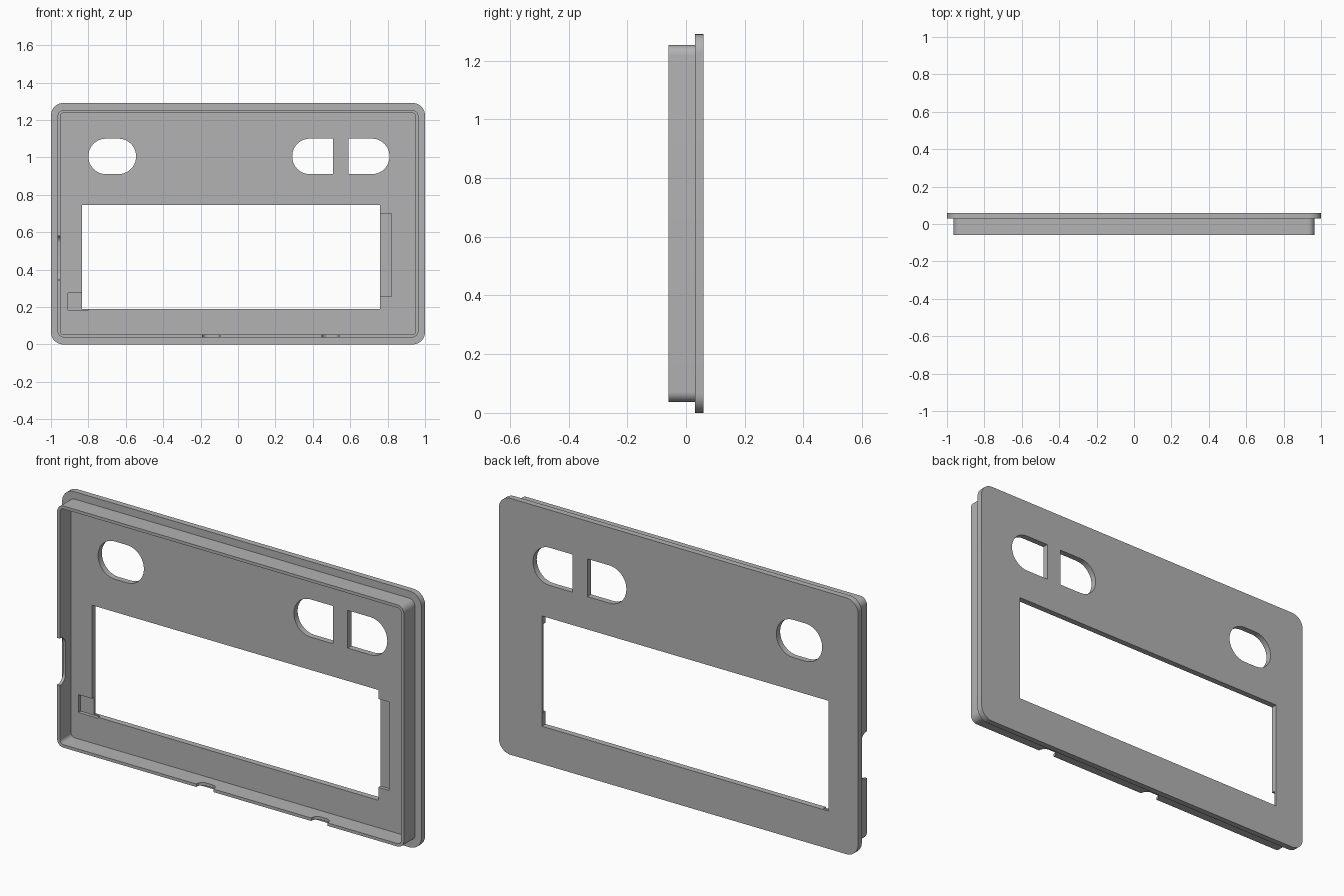
import bpy
import bmesh
from math import sin, cos, pi

cube = bpy.data.objects.get("Cube")
if cube:
    bpy.data.objects.remove(cube, do_unlink=True)

grey = bpy.data.materials.new("plain grey")
grey.use_nodes = True
tone = (0.45, 0.45, 0.45, 1)
grey.diffuse_color = tone
grey.node_tree.nodes["Principled BSDF"].inputs["Base Color"].default_value = tone

PLATE_FRONT, PLATE_BACK, RIM_FRONT = 0.03, 0.06, -0.06


def rounded(x0, x1, z0, z1, radii=(0, 0, 0, 0), steps=10):
    """Rectangle outline with one radius per corner, from the lower left, anticlockwise."""
    pts = []
    corners = [(x0, z0, 1, 1), (x1, z0, -1, 1), (x1, z1, -1, -1), (x0, z1, 1, -1)]
    for i, ((x, z, sx, sz), r) in enumerate(zip(corners, radii)):
        if r == 0:
            pts.append((x, z))
            continue
        for k in range(steps + 1):
            a = pi + (i + k / steps) * pi / 2
            pts.append((x + sx * r + r * cos(a), z + sz * r + r * sin(a)))
    return pts


def prism(name, outline, start, end, place=lambda u, v, w: (u, w, v)):
    """Solid from an outline swept between two depths."""
    bm = bmesh.new()
    base = bm.faces.new([bm.verts.new(place(u, v, start)) for u, v in outline])
    shift = [b - a for a, b in zip(place(0, 0, start), place(0, 0, end))]
    top = bmesh.ops.extrude_face_region(bm, geom=[base])["geom"]
    bmesh.ops.translate(bm, vec=shift, verts=[g for g in top if isinstance(g, bmesh.types.BMVert)])
    bmesh.ops.recalc_face_normals(bm, faces=bm.faces)
    mesh = bpy.data.meshes.new(name)
    bm.to_mesh(mesh)
    bm.free()
    mesh.materials.append(grey)
    obj = bpy.data.objects.new(name, mesh)
    bpy.context.collection.objects.link(obj)
    return obj


def cut(target, cutter):
    cutter.hide_render = True
    mod = target.modifiers.new("cut", "BOOLEAN")
    mod.operation, mod.solver, mod.object = "DIFFERENCE", "EXACT", cutter
    bpy.context.view_layer.objects.active = target
    bpy.ops.object.modifier_apply(modifier=mod.name)
    bpy.data.objects.remove(cutter, do_unlink=True)


# Face plate with window and rounded openings
plate = prism("face_plate", rounded(-1, 1, 0, 1.29, [0.065] * 4), PLATE_FRONT, PLATE_BACK)
r = 0.094
openings = [
    rounded(-0.835, 0.76, 0.19, 0.745),
    rounded(-0.80, -0.545, 0.91, 1.10, [r] * 4),
    rounded(0.29, 0.507, 0.91, 1.10, (r, 0, 0, r)),
    rounded(0.59, 0.81, 0.91, 1.10, (0, r, r, 0)),
]
for outline in openings:
    cut(plate, prism("opening_cutter", outline, 0, 0.1))

# Shallow recesses beside the window
for outline in (rounded(-0.91, -0.80, 0.185, 0.275), rounded(0.70, 0.82, 0.255, 0.70)):
    cut(plate, prism("recess_cutter", outline, 0, 0.048))

# Thin rim standing forward of the plate
rim = prism("rim", rounded(-0.965, 0.965, 0.037, 1.253, [0.035] * 4), RIM_FRONT, PLATE_FRONT)
cut(rim, prism("rim_cutter", rounded(-0.95, 0.95, 0.052, 1.238, [0.02] * 4), -0.1, 0.1))


def notch(low, high, depth, r):
    return rounded(low, high, -0.1, RIM_FRONT + depth, (0, 0, r, r))


# Cable notches in the side and bottom walls
cut(rim, prism("side_notch_cutter", notch(0.345, 0.58, 0.045, 0.04), -1.1, -0.9,
               lambda u, v, w: (w, v, u)))
for low, high in ((-0.19, -0.095), (0.45, 0.54)):
    cut(rim, prism("bottom_notch_cutter", notch(low, high, 0.035, 0.03), 0, 0.1,
                   lambda u, v, w: (u, v, w)))

# Smooth the rounded corners while keeping edges sharp
for obj in (plate, rim):
    bpy.ops.object.select_all(action="DESELECT")
    obj.select_set(True)
    bpy.context.view_layer.objects.active = obj
    bpy.ops.object.shade_smooth_by_angle(angle=pi / 6)
